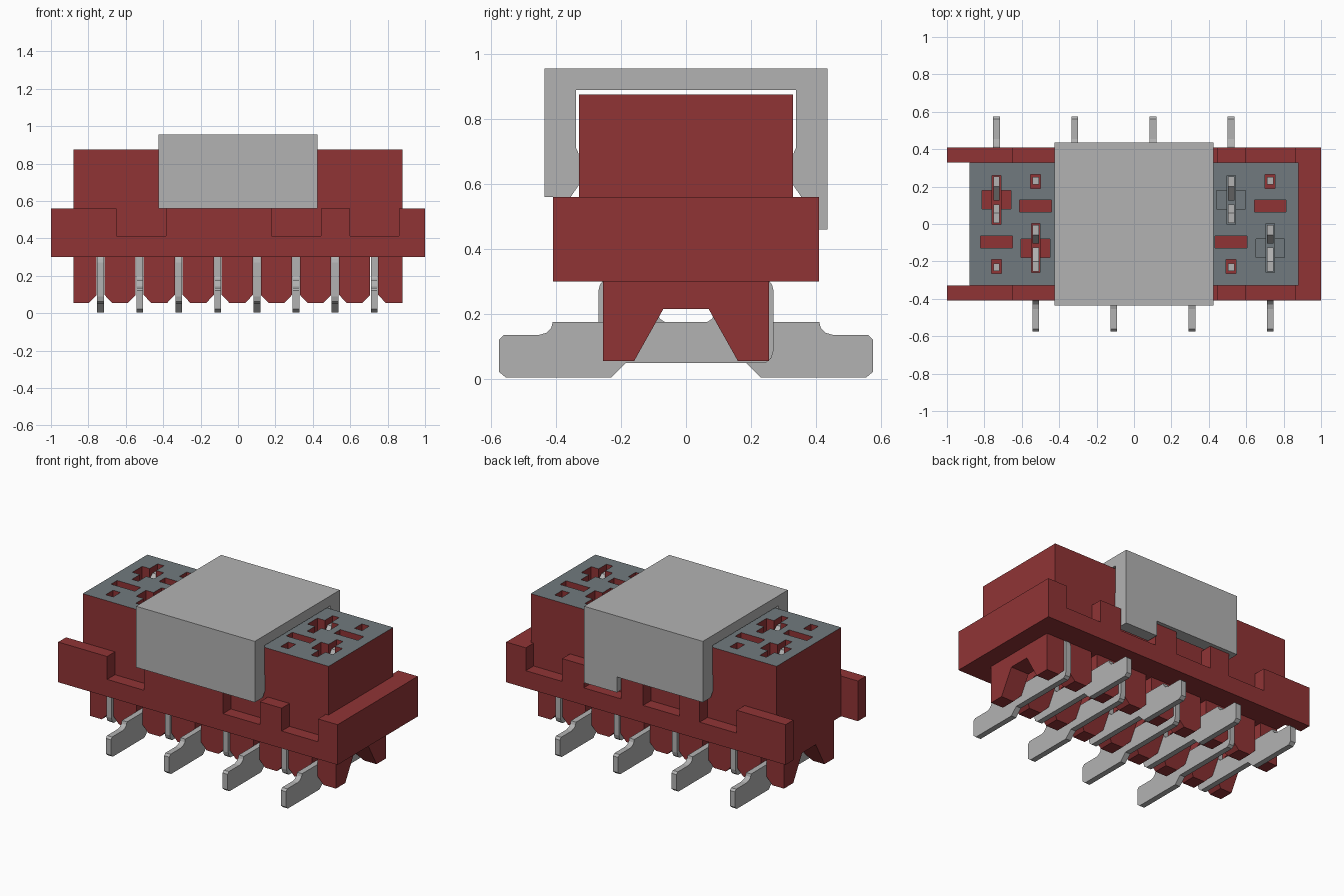
import bpy
import bmesh
from mathutils import Vector

if "Cube" in bpy.data.objects:
    bpy.data.objects.remove(bpy.data.objects["Cube"], do_unlink=True)


def material(name, rgb):
    m = bpy.data.materials.new(name)
    m.use_nodes = True
    m.diffuse_color = (*rgb, 1)
    m.node_tree.nodes["Principled BSDF"].inputs["Base Color"].default_value = (*rgb, 1)
    return m


RED = material("red plastic", (0.28, 0.034, 0.036))
SLATE = material("slate top", (0.165, 0.195, 0.21))
GREY = material("light grey", (0.45, 0.45, 0.45))


def add_prism(bm, points, axis, lo, hi):
    """Extrude a profile along x (points are y, z) or y (points are x, z)."""
    place = (lambda a, b: (lo, a, b)) if axis == "x" else (lambda a, b: (a, lo, b))
    face = bm.faces.new([bm.verts.new(place(a, b)) for a, b in points])
    out = bmesh.ops.extrude_face_region(bm, geom=[face])
    step = Vector((hi - lo, 0, 0)) if axis == "x" else Vector((0, hi - lo, 0))
    bmesh.ops.translate(bm, vec=step, verts=[v for v in out["geom"] if isinstance(v, bmesh.types.BMVert)])


def add_box(bm, x0, x1, y0, y1, z0, z1):
    y0, y1 = sorted((y0, y1))
    add_prism(bm, [(x0, z0), (x1, z0), (x1, z1), (x0, z1)], "y", y0, y1)


def finish(bm, name, *mats):
    bmesh.ops.recalc_face_normals(bm, faces=bm.faces)
    mesh = bpy.data.meshes.new(name)
    bm.to_mesh(mesh)
    bm.free()
    ob = bpy.data.objects.new(name, mesh)
    bpy.context.scene.collection.objects.link(ob)
    for m in mats:
        mesh.materials.append(m)
    return ob


def cut(ob, cutter):
    mod = ob.modifiers.new("cut", "BOOLEAN")
    mod.operation, mod.solver, mod.object = "DIFFERENCE", "EXACT", cutter
    bpy.context.view_layer.objects.active = ob
    bpy.ops.object.modifier_apply(modifier=mod.name)
    bpy.data.objects.remove(cutter, do_unlink=True)


# Contact positions alternate between back (+1) and front (-1)
PINS = [(-0.735 + 0.209 * i, 1 if i % 2 == 0 else -1) for i in range(8)]
FLOOR = 0.6

# Upper housing with contact openings in its slate top
bm = bmesh.new()
add_box(bm, -0.88, 0.88, -0.33, 0.33, 0.3, 0.875)
housing = finish(bm, "housing", RED, SLATE)

wide, slots = bmesh.new(), bmesh.new()
for x, s in PINS:
    add_box(wide, x - 0.077, x + 0.077, s * 0.08, s * 0.18, FLOOR, 1)
    add_box(wide, x - 0.085, x + 0.085, s * -0.127, s * -0.065, FLOOR, 1)
    add_box(wide, x - 0.027, x + 0.027, s * -0.265, s * -0.19, FLOOR, 1)
    add_box(slots, x - 0.023, x + 0.023, s * -0.002, s * 0.26, FLOOR - 0.02, 1)
cut(housing, finish(wide, "wide_cutter", RED))
cut(housing, finish(slots, "slot_cutter", RED))

cross_right = [(x, s) for x, s in PINS if x > 0.4]
for f in housing.data.polygons:
    c = f.center
    top = f.normal.z > 0.9 and c.z > 0.87
    shelf = f.normal.z > 0.9 and any(abs(c.x - x) < 0.08 and 0.07 < s * c.y < 0.19 for x, s in cross_right)
    f.material_index = 1 if top or shelf else 0

# Notched walls along the front and back
NOTCHES = [(-0.65, -0.385), (0.18, 0.445), (0.6, 0.86)]


def wall(name, notches, y0, y1):
    pts = [(1, 0.3), (-1, 0.3), (-1, 0.56)]
    for a, b in sorted(notches):
        pts += [(a, 0.56), (a, 0.412), (b, 0.412), (b, 0.56)]
    b = bmesh.new()
    add_prism(b, pts + [(1, 0.56)], "y", y0, y1)
    finish(b, name, RED)


wall("front_wall", NOTCHES, -0.41, -0.33)
wall("back_wall", NOTCHES + [(-0.24, 0.02)], 0.33, 0.41)

bm = bmesh.new()
add_box(bm, 0.88, 1, -0.33, 0.33, 0.3, 0.56)
finish(bm, "end_wall", RED)

# Ribbed foot with flared pin slots and a tapered channel beneath
bm = bmesh.new()
half = 0.021
edges = [-0.88] + [x for x, s in PINS] + [0.88]
for i, (a, b) in enumerate(zip(edges, edges[1:])):
    left = [(a, 0.055)] if i == 0 else [(a + half, 0.098), (a + 0.062, 0.055)]
    right = [(b, 0.055)] if i == 8 else [(b - 0.062, 0.055), (b - half, 0.098)]
    lx = a if i == 0 else a + half
    rx = b if i == 8 else b - half
    add_prism(bm, left + right + [(rx, 0.3), (lx, 0.3)], "y", -0.255, 0.255)
ribs = finish(bm, "foot_ribs", RED)
bm = bmesh.new()
add_prism(bm, [(-0.171, 0.035), (0.171, 0.035), (0.07, 0.215), (-0.07, 0.215)], "x", -1.1, 1.1)
cut(ribs, finish(bm, "channel_cutter", RED))

# Solder pins: foot on one side, stem rising on the other
PIN = [(0.555, 0.005), (0.575, 0.022), (0.575, 0.122), (0.562, 0.135), (0.455, 0.135),
       (0.43, 0.142), (0.415, 0.157), (0.41, 0.175), (-0.065, 0.175), (-0.08, 0.185),
       (-0.088, 0.2), (-0.088, 0.31), (-0.25, 0.31), (-0.265, 0.29), (-0.27, 0.27),
       (-0.27, 0.09), (-0.262, 0.063), (-0.245, 0.05), (0.185, 0.05), (0.23, 0.005)]
for i, (x, s) in enumerate(PINS):
    bm = bmesh.new()
    add_prism(bm, [(s * y, z) for y, z in PIN], "x", x - 0.018, x + 0.018)
    finish(bm, f"solder_pin_{i + 1}", GREY)

    # Spring fork and short post inside the openings
    bm = bmesh.new()
    for y0, y1, y2, y3 in [(0.005, 0.06, 0.105, 0.075), (0.255, 0.2, 0.125, 0.165)]:
        tine = [(y0, 0.58), (y1, 0.58), (y2, 0.77), (y1, 0.84), (y0, 0.84), (y3, 0.77)]
        add_prism(bm, [(s * y, z) for y, z in tine], "x", x - 0.017, x + 0.017)
    add_box(bm, x - 0.017, x + 0.017, s * -0.25, s * -0.21, 0.58, 0.8)
    finish(bm, f"contact_{i + 1}", GREY)

# Pick-up cap clipped over the housing, with a locating tab at the back
side = [(0.435, 0.955), (0.435, 0.56), (0.355, 0.56), (0.331, 0.595), (0.331, 0.695), (0.338, 0.71), (0.338, 0.89)]
bm = bmesh.new()
add_prism(bm, side + [(-y, z) for y, z in reversed(side)], "x", -0.425, 0.425)
finish(bm, "cap", GREY)
bm = bmesh.new()
add_box(bm, 0.19, 0.425, 0.355, 0.435, 0.46, 0.56)
finish(bm, "cap_tab", GREY)
